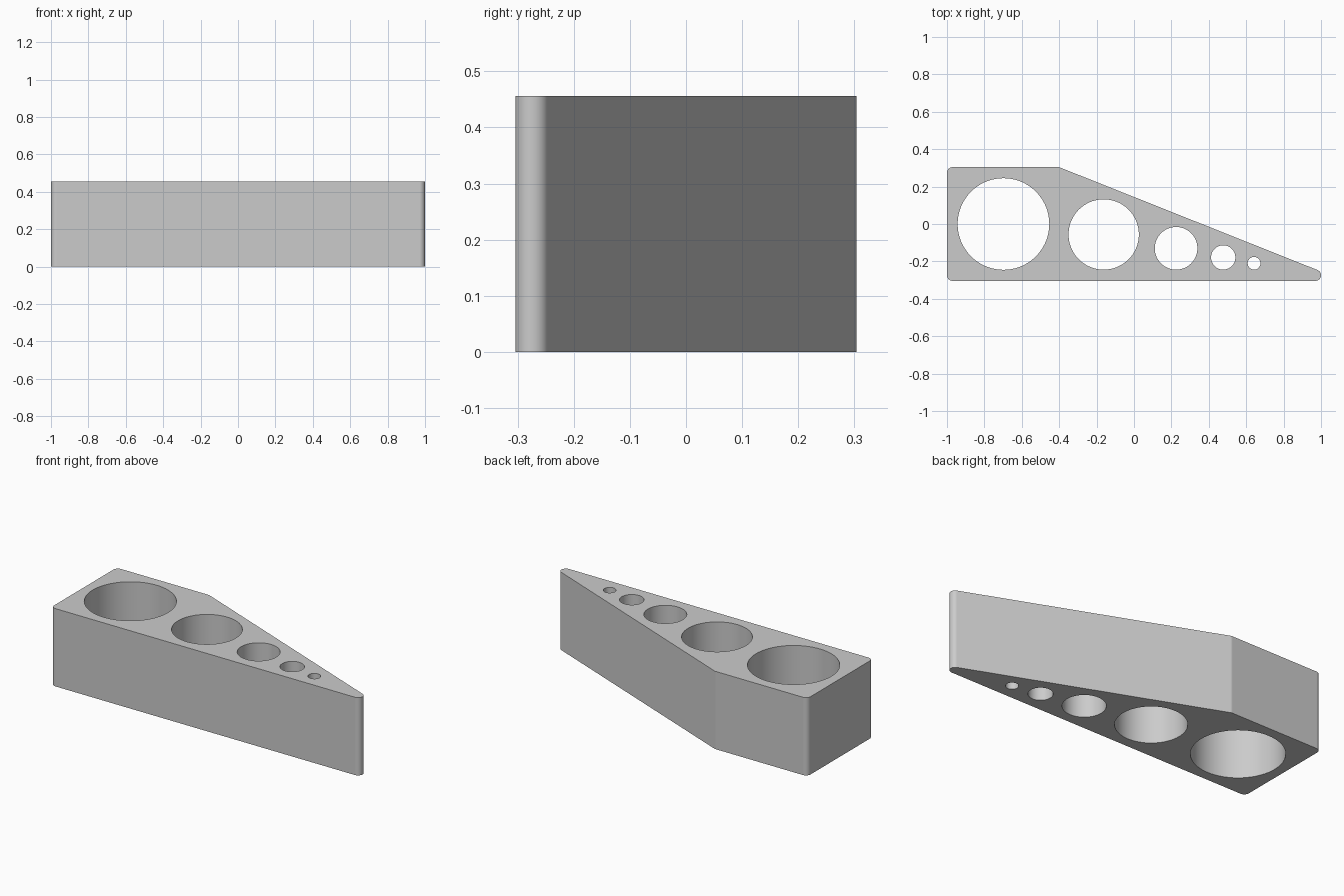
import bpy, bmesh
from math import sin, cos, radians, pi

cube = bpy.data.objects.get("Cube")
if cube:
    bpy.data.objects.remove(cube, do_unlink=True)

HEIGHT = 0.456
R = 0.03  # corner radius
# Holes: x, y, radius
HOLES = [(-0.698, 0.0, 0.245), (-0.162, -0.056, 0.188), (0.225, -0.13, 0.114),
         (0.477, -0.179, 0.065), (0.642, -0.21, 0.034)]


def arc(cx, cy, r, start, end, steps):
    """Points on an arc, angles in degrees."""
    angles = [radians(start + (end - start) * i / steps) for i in range(steps + 1)]
    return [(cx + r * cos(a), cy + r * sin(a)) for a in angles]


def add_loop(curve, points):
    spline = curve.splines.new('POLY')
    spline.points.add(len(points) - 1)
    for p, (x, y) in zip(spline.points, points):
        p.co = (x, y, 0, 1)
    spline.use_cyclic_u = True


# Wedge outline with rounded corners, and the round holes inside it
curve = bpy.data.curves.new("wedge_profile", 'CURVE')
curve.dimensions = '2D'
curve.fill_mode = 'BOTH'
curve.extrude = HEIGHT / 2
outline = (arc(-1 + R, -0.304 + R, R, 180, 270, 8)
           + arc(1 - R, -0.304 + R, R, -90, 68.3, 14)
           + arc(-0.406, 0.304 - R, R, 68.3, 90, 4)
           + arc(-1 + R, 0.304 - R, R, 90, 180, 8))
add_loop(curve, outline)
for x, y, r in HOLES:
    add_loop(curve, arc(x, y, r, 0, 360, 72)[:-1])

block = bpy.data.objects.new("wedge_block", curve)
bpy.context.collection.objects.link(block)
bpy.ops.object.select_all(action='DESELECT')
bpy.context.view_layer.objects.active = block
block.select_set(True)
bpy.ops.object.convert(target='MESH')
block = bpy.context.view_layer.objects.active
block.name = block.data.name = "wedge_block"

# Join caps to walls and stand the block on the ground
bm = bmesh.new()
bm.from_mesh(block.data)
bmesh.ops.remove_doubles(bm, verts=bm.verts, dist=0.0001)
bmesh.ops.translate(bm, verts=bm.verts, vec=(0, 0, HEIGHT / 2))
bmesh.ops.recalc_face_normals(bm, faces=bm.faces)
bm.to_mesh(block.data)
bm.free()

# Smooth curved walls, crisp rims, flat broad faces
bpy.ops.object.shade_smooth_by_angle(angle=pi / 6)
weighted = block.modifiers.new("flat_faces", 'WEIGHTED_NORMAL')
weighted.keep_sharp = True

# Single grey material
grey = bpy.data.materials.new("light_grey")
grey.use_nodes = True
colour = (0.6, 0.6, 0.6, 1)
grey.diffuse_color = colour
grey.node_tree.nodes["Principled BSDF"].inputs["Base Color"].default_value = colour
block.data.materials.clear()
block.data.materials.append(grey)
